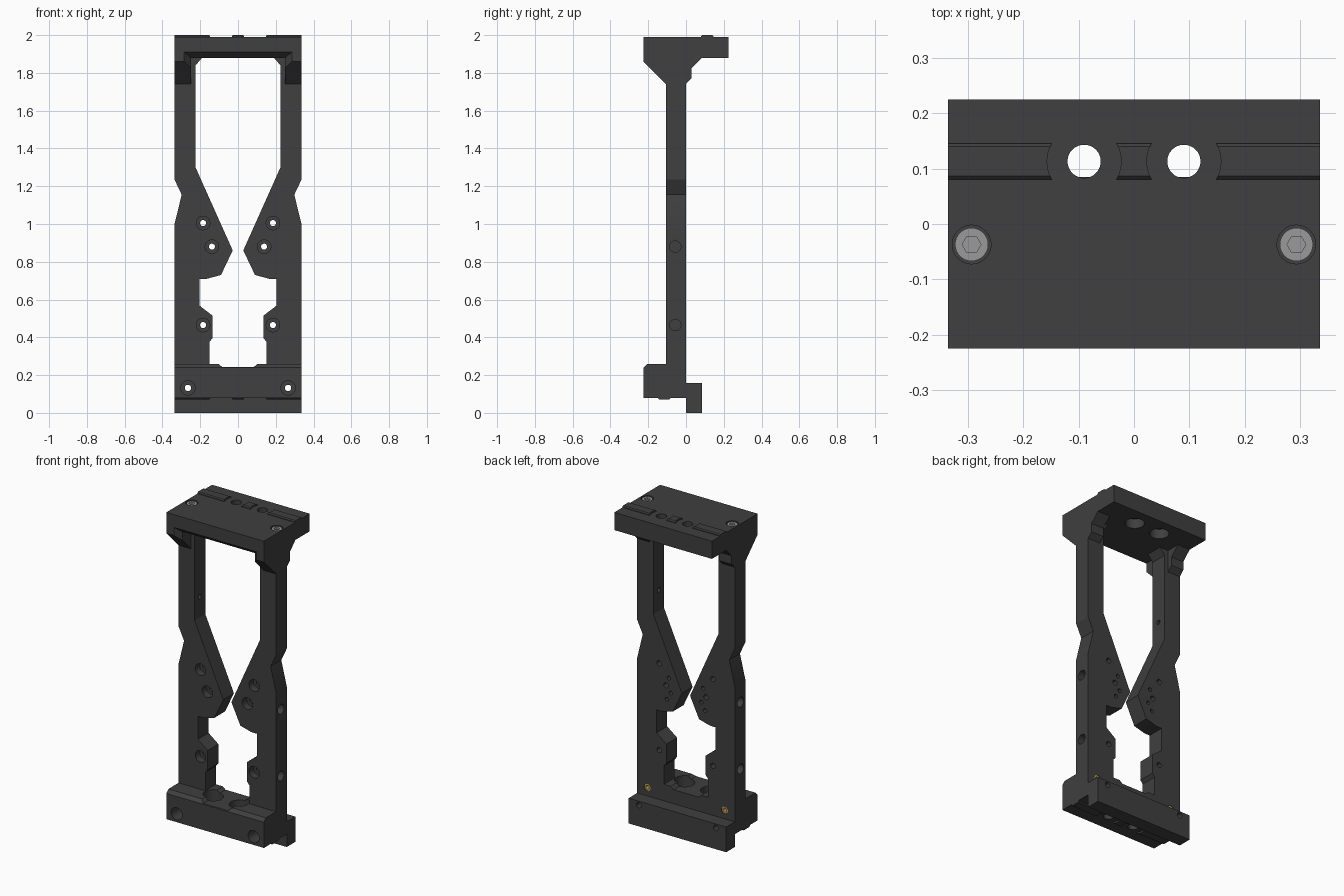
import bpy, bmesh, math
from mathutils import Vector

if "Cube" in bpy.data.objects:
    bpy.data.objects.remove(bpy.data.objects["Cube"])


def material(name, col):
    m = bpy.data.materials.new(name)
    m.diffuse_color = (*col, 1)
    m.use_nodes = True
    m.node_tree.nodes["Principled BSDF"].inputs["Base Color"].default_value = m.diffuse_color
    return m


DARK = material("dark_anodised", (0.05, 0.05, 0.05))
STEEL = material("steel", (0.32, 0.32, 0.32))
BRASS = material("brass", (0.55, 0.36, 0.1))


def make(name, bm, mat=DARK):
    bmesh.ops.recalc_face_normals(bm, faces=bm.faces[:])
    me = bpy.data.meshes.new(name)
    bm.to_mesh(me)
    bm.free()
    ob = bpy.data.objects.new(name, me)
    bpy.context.collection.objects.link(ob)
    me.materials.append(mat)
    return ob


def prism(name, pts, axis, a, b, mat=DARK):
    """Extrude a profile from a to b along an axis (profile = other two axes in order)."""
    i = "xyz".index(axis)
    bm = bmesh.new()
    vs = []
    for p in pts:
        c = list(p)
        c.insert(i, a)
        vs.append(bm.verts.new(c))
    f = bm.faces.new(vs)
    ext = bmesh.ops.extrude_face_region(bm, geom=[f])
    d = Vector((0, 0, 0))
    d[i] = b - a
    bmesh.ops.translate(bm, vec=d, verts=[v for v in ext["geom"] if isinstance(v, bmesh.types.BMVert)])
    return make(name, bm, mat)


def cyl(name, r, u, v, axis, a, b, mat=DARK, n=32):
    pts = [(u + r * math.cos(2 * math.pi * k / n), v + r * math.sin(2 * math.pi * k / n)) for k in range(n)]
    return prism(name, pts, axis, a, b, mat)


def apply(ob, mod):
    bpy.ops.object.select_all(action='DESELECT')
    bpy.context.view_layer.objects.active = ob
    ob.select_set(True)
    bpy.ops.object.modifier_apply(modifier=mod.name)


def boolean(ob, tool, op='DIFFERENCE', keep=False):
    m = ob.modifiers.new("bool", 'BOOLEAN')
    m.operation, m.solver, m.object = op, 'EXACT', tool
    apply(ob, m)
    if not keep:
        bpy.data.objects.remove(tool)


def drill(ob, r, u, v, axis, a, b):
    boolean(ob, cyl("cutter", r, u, v, axis, a, b))


def mirror(ob):
    m = ob.modifiers.new("mirror", 'MIRROR')
    m.use_mirror_merge = False
    apply(ob, m)


W = 0.336

# Side arm (right half), with gusset under the bridge
arm = prism("side_arms", [
    (W, 0.26), (W, 1.0), (0.298, 1.155), (W, 1.235), (W, 1.88),
    (0.19, 1.88), (0.225, 1.84), (0.225, 1.3), (0.028, 0.86), (0.09, 0.73),
    (0.165, 0.71), (0.203, 0.71), (0.203, 0.567), (0.135, 0.515), (0.135, 0.395),
    (0.152, 0.375), (0.152, 0.26)], 'y', -0.105, 0)
gusset = prism("gusset", [
    (-0.225, 1.88), (-0.225, 1.86), (-0.105, 1.74), (0, 1.742), (0.03, 1.772),
    (0.03, 1.825), (0.085, 1.88)], 'x', 0.25, W)
boolean(arm, gusset, 'UNION')

# Bridge plate across the top
S = 0.225
bridge = prism("top_bridge", [(-S, 1.88), (S, 1.88), (S, 1.99), (-S, 1.99)], 'x', -W, W)

# Bevelled edge round the front opening below the bridge
bm = bmesh.new()
for y, x, z in ((-0.23, 0.29, 1.915), (-0.19, 0.25, 1.88)):
    for sx in (-x, x):
        for zz in (1.6, z):
            bm.verts.new((sx, y, zz))
bmesh.ops.convex_hull(bm, input=bm.verts[:])
frustum = make("cutter", bm)
boolean(arm, frustum, keep=True)
boolean(bridge, frustum)

# Arm screw holes with front counterbores, pin holes and side holes
for x, z in ((0.185, 1.005), (0.138, 0.88), (0.185, 0.465)):
    drill(arm, 0.016, x, z, 'y', -0.2, 0.1)
    drill(arm, 0.036, x, z, 'y', -0.2, -0.06)
for x, z in ((0.118, 0.93), (0.105, 0.84), (0.132, 0.795)):
    drill(arm, 0.012, x, z, 'y', -0.03, 0.1)
for z in (0.88, 0.465):
    drill(arm, 0.03, -0.057, z, 'x', 0.27, 0.5)
drill(arm, 0.014, -0.055, 1.43, 'x', 0.1, 0.27)
mirror(arm)

# Base block with rear lip
base = prism("base_block", [
    (-S, 0.08), (-S, 0.24), (-0.205, 0.26), (0, 0.26), (0, 0.157),
    (0.085, 0.157), (0.085, 0), (0, 0), (0, 0.08)], 'x', -W, W)
boolean(base, prism("cutter", [(-0.085, 0.244), (0.085, 0.244), (0.13, 0.28), (-0.13, 0.28)],
                    'y', -0.4, 0.2))

for s in (-1, 1):
    # Vertical holes in base and bridge
    drill(base, 0.03, s * 0.09, -0.115, 'z', 0.0, 0.4)
    drill(base, 0.058, s * 0.09, -0.115, 'z', 0.17, 0.4)
    drill(bridge, 0.03, s * 0.09, 0.113, 'z', 1.8, 2.1)
    drill(bridge, 0.055, s * 0.09, 0.113, 'z', 1.8, 1.94)
    # Front holes through base and lip, pockets for the inserts
    drill(base, 0.017, s * 0.265, 0.132, 'y', -0.4, 0.3)
    drill(base, 0.038, s * 0.265, 0.132, 'y', -0.4, -0.13)
    drill(base, 0.022, s * 0.267, 0.21, 'y', -0.06, 0.1)
    # Screw pockets in the bridge
    drill(bridge, 0.035, s * 0.293, -0.037, 'z', 1.94, 2.1)


# Locating rails on the bridge and under the base, scalloped round the holes
def rail(name, y, z0, z1):
    h = 0.0325
    e = z0 + 0.5 * (z1 - z0)
    ob = prism(name, [(y - h, z0), (y + h, z0), (y + h, e), (y + h - 0.006, z1), (y - h + 0.006, z1),
                      (y - h, e)], 'x', -W, W)
    for s in (-1, 1):
        drill(ob, 0.067, s * 0.09, y, 'z', z0 - 0.1, z0 + 0.1)
    return ob


top_rail = rail("top_rail", 0.113, 1.988, 2.0)
bottom_rail = rail("bottom_rail", -0.115, 0.082, 0.07)

# Socket screws
screws = cyl("socket_screws", 0.03, 0.293, -0.037, 'z', 1.935, 1.986, STEEL)
boolean(screws, cyl("cutter", 0.017, 0.293, -0.037, 'z', 1.96, 2.1, STEEL, 6))
mirror(screws)

# Brass threaded inserts on the back
inserts = cyl("threaded_inserts", 0.0215, 0.267, 0.21, 'y', -0.06, -0.002, BRASS)
boolean(inserts, cyl("cutter", 0.012, 0.267, 0.21, 'y', -0.045, 0.1, BRASS))
mirror(inserts)

# Smooth the round surfaces only
for ob in (arm, bridge, base, top_rail, bottom_rail, screws, inserts):
    bpy.ops.object.select_all(action='DESELECT')
    ob.select_set(True)
    bpy.context.view_layer.objects.active = ob
    bpy.ops.object.shade_smooth_by_angle(angle=math.radians(20))
